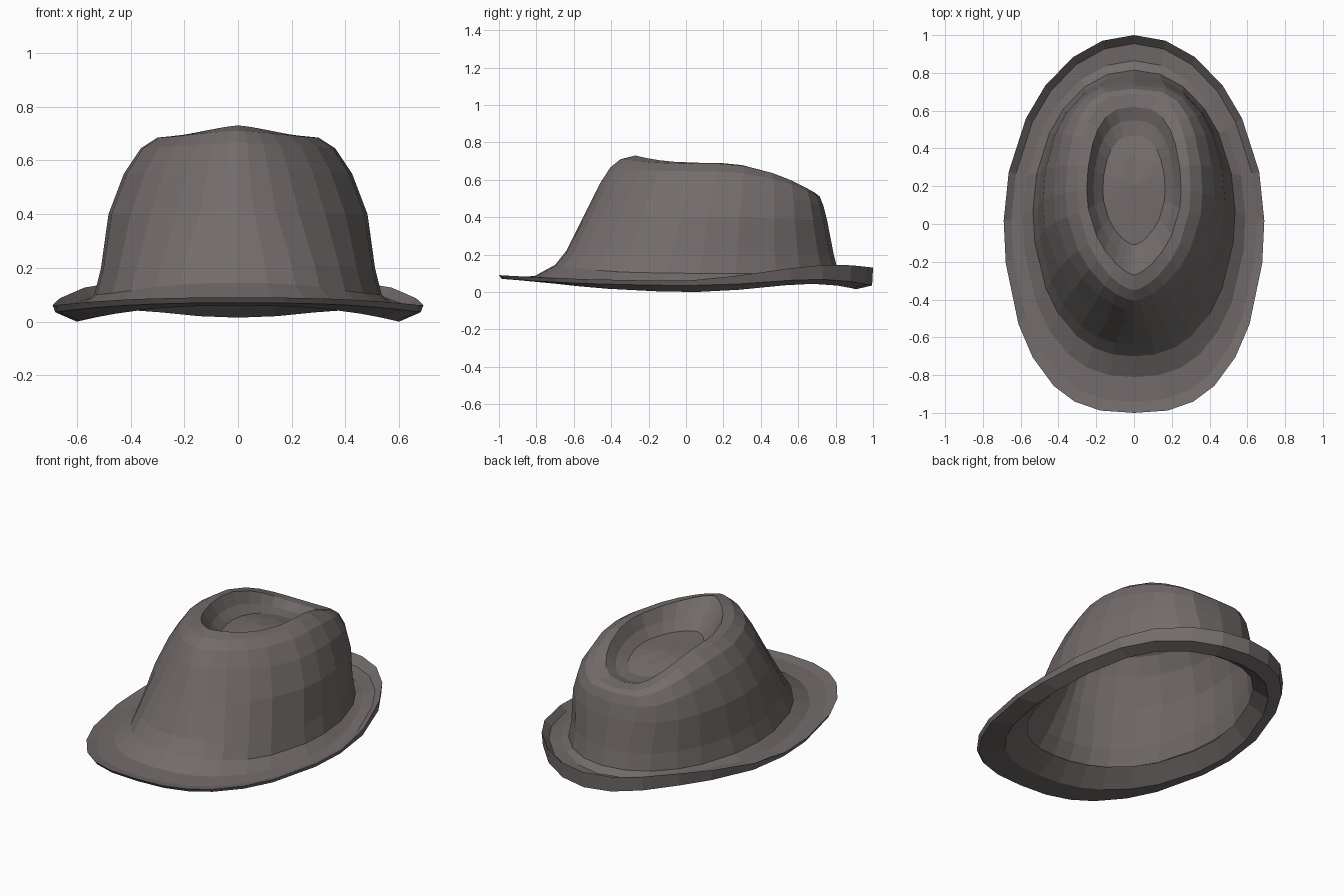
import bpy, bmesh, math

# Angles of the ring corners, from front (0) round one side to the back (180)
HALF = [0, 9, 20, 31, 45, 58, 78, 91, 106, 124, 137, 152, 166, 180]
FULL = HALF + [-a for a in reversed(HALF[1:-1])]

# Rings: half width, front y, back y, z at front / side / back, front roundness
BRIM = [
    (0.52, -0.69, 0.81, 0.13, 0.08, 0.08, 0.9),     # head opening
    (0.60, -0.82, 0.91, 0.06, 0.00, 0.015, 0.8),    # underside
    (0.68, -0.985, 0.995, 0.07, 0.035, 0.035, 0.73),  # lower edge
    (0.69, -1.00, 1.00, 0.09, 0.06, 0.13, 0.73),    # upper edge, turned up at back
    (0.65, -0.94, 0.955, 0.08, 0.045, 0.08, 0.77),  # top of brim
    (0.59, -0.81, 0.865, 0.085, 0.055, 0.07, 0.8),  # valley round the crown
]
# Crown rings also give a back roundness (below 1 is boxier)
CROWN = [
    (0.535, -0.70, 0.815, 0.145, 0.10, 0.10, 0.85, 0.95),
    (0.51, -0.64, 0.79, 0.22, 0.20, 0.20, 0.88, 0.9),
    (0.482, -0.54, 0.755, 0.42, 0.40, 0.38, 1.15, 0.75),
    (0.425, -0.46, 0.735, 0.58, 0.55, 0.46, 1.25, 0.65),
    (0.362, -0.405, 0.715, 0.665, 0.645, 0.51, 1.25, 0.6),
    (0.30, -0.35, 0.69, 0.71, 0.685, 0.53, 1.3, 0.6),  # outer ridge
    (0.25, -0.27, 0.62, 0.73, 0.69, 0.54, 1.4, 0.7),   # teardrop ridge
    (0.215, -0.19, 0.55, 0.65, 0.62, 0.52, 1.4, 0.75), # dent wall
    (0.165, -0.11, 0.47, 0.57, 0.57, 0.52, 1.3, 0.8),  # dent crease
    (0.07, 0.03, 0.36, 0.57, 0.575, 0.55, 1.0, 1.0),   # dent floor
]


def ring(bm, spec, is_brim):
    """One closed egg-shaped ring of vertices."""
    sx, yf, yb, zf, zs, zb, rnd = spec[:7]
    back = 1.0 if is_brim else spec[7]
    verts = []
    for deg in FULL:
        a = math.radians(deg)
        t, s = -math.cos(a), math.sin(a)
        if abs(deg) == 180:
            s = 0.0
        x = math.copysign(sx * abs(s) ** (rnd if t < 0 else back), s)
        y = (yf + yb) / 2 + (yb - yf) / 2 * t
        if t < 0:
            z = zs + (zf - zs) * abs(t) ** (2 if is_brim else 3)
        else:
            z = zs + (zb - zs) * t ** (1 if is_brim else 2)
            if is_brim:                     # brim lifts at the back corners
                z += 0.033 * math.sin(math.pi * t * t)
        verts.append(bm.verts.new((x, y, z)))
    return verts


bm = bmesh.new()
rings = [ring(bm, r, True) for r in BRIM] + [ring(bm, r, False) for r in CROWN]
n = len(FULL)

# Bridge the rings from the head opening, round the brim and up the crown
for lo, hi in zip(rings, rings[1:]):
    for i in range(n):
        j = (i + 1) % n
        bm.faces.new((lo[i], lo[j], hi[j], hi[i]))

# Close the dent floor
tip = bm.verts.new((0, 0.2, 0.575))
for i in range(n):
    bm.faces.new((rings[-1][i], rings[-1][(i + 1) % n], tip))

mesh = bpy.data.meshes.new("felt_hat")
bm.to_mesh(mesh)
bm.free()
hat = bpy.data.objects.new("felt_hat", mesh)
bpy.context.collection.objects.link(hat)

# Warm grey felt
felt = bpy.data.materials.new("warm_grey_felt")
felt.diffuse_color = (0.17, 0.15, 0.147, 1)
mesh.materials.append(felt)
